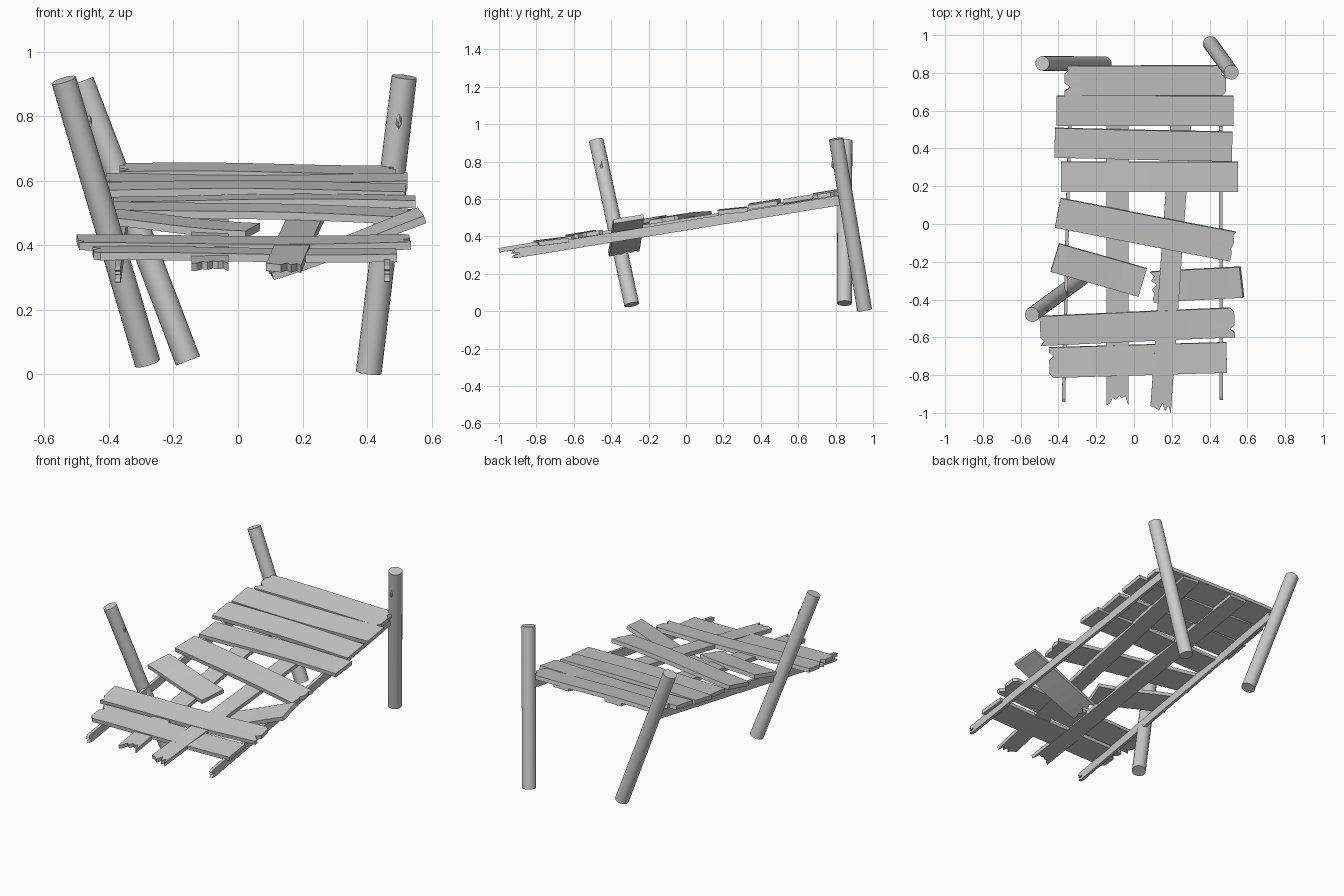
import bpy, bmesh, math, random
from mathutils import Matrix, Vector

if "Cube" in bpy.data.objects:
    bpy.data.objects.remove(bpy.data.objects["Cube"])

random.seed(4)
SLOPE = math.atan(0.163)


def finish(bm, name):
    bmesh.ops.recalc_face_normals(bm, faces=bm.faces)
    me = bpy.data.meshes.new(name)
    bm.to_mesh(me)
    bm.free()
    ob = bpy.data.objects.new(name, me)
    bpy.context.collection.objects.link(ob)
    return ob


def board(name, loc, length, width, yaw=0.0, pitch=SLOPE, roll=0.0, thick=0.024,
          near=None, far=None, bow=0.005, edge_on=False):
    """Weathered board: grid with notched ends (near = -x, far = +x) and a slight bow."""
    near, far = near or [0] * 8, far or [0] * 8
    nx, ny = 8, 8
    phase = random.uniform(0, 6.28)
    bm = bmesh.new()
    grid = []
    for s in (-1, 1):
        layer = []
        for i in range(nx + 1):
            t = i / nx
            wave = bow * math.sin(phase + 4.5 * t)
            row = []
            for j in range(ny):
                x = (t - 0.5) * length
                if i == 0:
                    x += near[j]
                if i == nx:
                    x -= far[j]
                y = (j / (ny - 1) - 0.5) * width
                row.append(bm.verts.new((x, y, s * thick / 2 + wave)))
            layer.append(row)
        grid.append(layer)
    lo, hi = grid
    for layer in grid:
        for i in range(nx):
            for j in range(ny - 1):
                bm.faces.new((layer[i][j], layer[i + 1][j], layer[i + 1][j + 1], layer[i][j + 1]))
    for i in range(nx):
        for j in (0, ny - 1):
            bm.faces.new((lo[i][j], lo[i + 1][j], hi[i + 1][j], hi[i][j]))
    for j in range(ny - 1):
        for i in (0, nx):
            bm.faces.new((lo[i][j], lo[i][j + 1], hi[i][j + 1], hi[i][j]))
    m = (Matrix.Translation(loc) @ Matrix.Rotation(pitch, 4, 'X')
         @ Matrix.Rotation(math.radians(yaw), 4, 'Z') @ Matrix.Rotation(-math.radians(roll), 4, 'Y'))
    if edge_on:
        m = m @ Matrix.Rotation(math.pi / 2, 4, 'X')
    bm.transform(m)
    return finish(bm, name)


def post(name, bottom, top, radius=0.04, chip=None):
    """Leaning round post with a cracked top rim and an optional raised splinter."""
    b, t = Vector(bottom), Vector(top)
    axis = t - b
    bm = bmesh.new()
    bmesh.ops.create_cone(bm, cap_ends=True, segments=20, radius1=radius, radius2=radius * 0.98,
                          depth=axis.length)
    rim = [v for v in bm.verts if v.co.z > 0]
    for k in (3, 13):
        rim[k].co.z -= 0.025
    caps = [f for f in bm.faces if len(f.verts) > 4]
    bmesh.ops.triangulate(bm, faces=caps)
    bm.transform(Matrix.Translation((b + t) / 2) @ axis.to_track_quat('Z', 'Y').to_matrix().to_4x4())
    ob = finish(bm, name)
    for p in ob.data.polygons:
        p.use_smooth = True
    bpy.context.view_layer.objects.active = ob
    ob.select_set(True)
    bpy.ops.object.shade_smooth_by_angle(angle=math.radians(35))
    ob.select_set(False)
    if chip:
        bm = bmesh.new()
        bmesh.ops.create_icosphere(bm, subdivisions=1, radius=1)
        bm.transform(Matrix.Translation(b.lerp(t, 0.85) + Vector(chip) * radius)
                     @ Matrix.Diagonal((0.01, 0.01, 0.025, 1)))
        finish(bm, name + "_splinter")


# leaning support posts
post("front_left_post", (-0.28, -0.29, 0.035), (-0.54, -0.48, 0.912), chip=(1, 0.0, 0))
post("back_left_post", (-0.155, 0.847, 0.042), (-0.485, 0.85, 0.908))
post("back_right_post", (0.405, 0.955, 0.006), (0.515, 0.803, 0.922), chip=(0, -1, 0))

# thin side rails standing on edge
broken = [0.03, 0, 0.01, 0.04, 0.0, 0.015, 0.0, 0.02]
board("left_rail", (-0.353, -0.05, 0.45), 1.80, 0.052, yaw=88.6, thick=0.018,
      near=broken, bow=0.002, edge_on=True)
board("right_rail", (0.46, -0.05, 0.45), 1.78, 0.052, yaw=90, thick=0.018,
      near=broken, bow=0.002, edge_on=True)

# flat stringers under the deck, broken at the front
split = [0.0, 0.05, 0.04, 0.05, 0.03, 0.04, 0.01, 0.0]
board("left_stringer", (-0.087, -0.06, 0.476), 1.82, 0.115, yaw=90, near=split, bow=0.003)
board("right_stringer", (0.205, -0.08, 0.473), 1.86, 0.11, yaw=86, roll=0.0,
      near=[0.0, 0.04, 0.01, 0.05, 0.01, 0.02, 0.03, 0.03], bow=0.003)

# deck planks from back to front
notch_a = [0, 0, 0.03, 0, 0, 0.0, 0.02, 0]
notch_b = [0.02, 0, 0, 0, 0, 0.025, 0, 0]
board("deck_plank_1", (0.06, 0.76, 0.627), 0.855, 0.16, near=notch_a, far=notch_b)
board("deck_plank_2", (0.058, 0.60, 0.597), 0.935, 0.16)
board("deck_plank_3", (0.05, 0.42, 0.572), 0.94, 0.158, yaw=-1.3)
board("deck_plank_4", (0.082, 0.25, 0.535), 0.935, 0.16, pitch=0.10)
board("deck_plank_5", (0.06, -0.03, 0.502), 0.945, 0.16, yaw=-11, far=[0, 0, 0, 0.01, 0, 0, 0.01, 0])
board("broken_plank_left", (-0.187, -0.243, 0.466), 0.485, 0.157, yaw=-16.5, roll=-2)
board("broken_plank_right", (0.335, -0.32, 0.403), 0.505, 0.165, yaw=6.5, roll=19,
      near=[0, 0, 0.01, 0, 0.03, 0.0, 0.02, 0])
board("deck_plank_8", (0.018, -0.543, 0.408), 1.03, 0.158, yaw=2.5,
      near=[0, 0.02, 0, 0, 0, 0, 0, 0], far=notch_b[::-1])
board("deck_plank_9", (0.021, -0.72, 0.372), 0.94, 0.162, yaw=1.6, pitch=0.12, near=notch_b)
